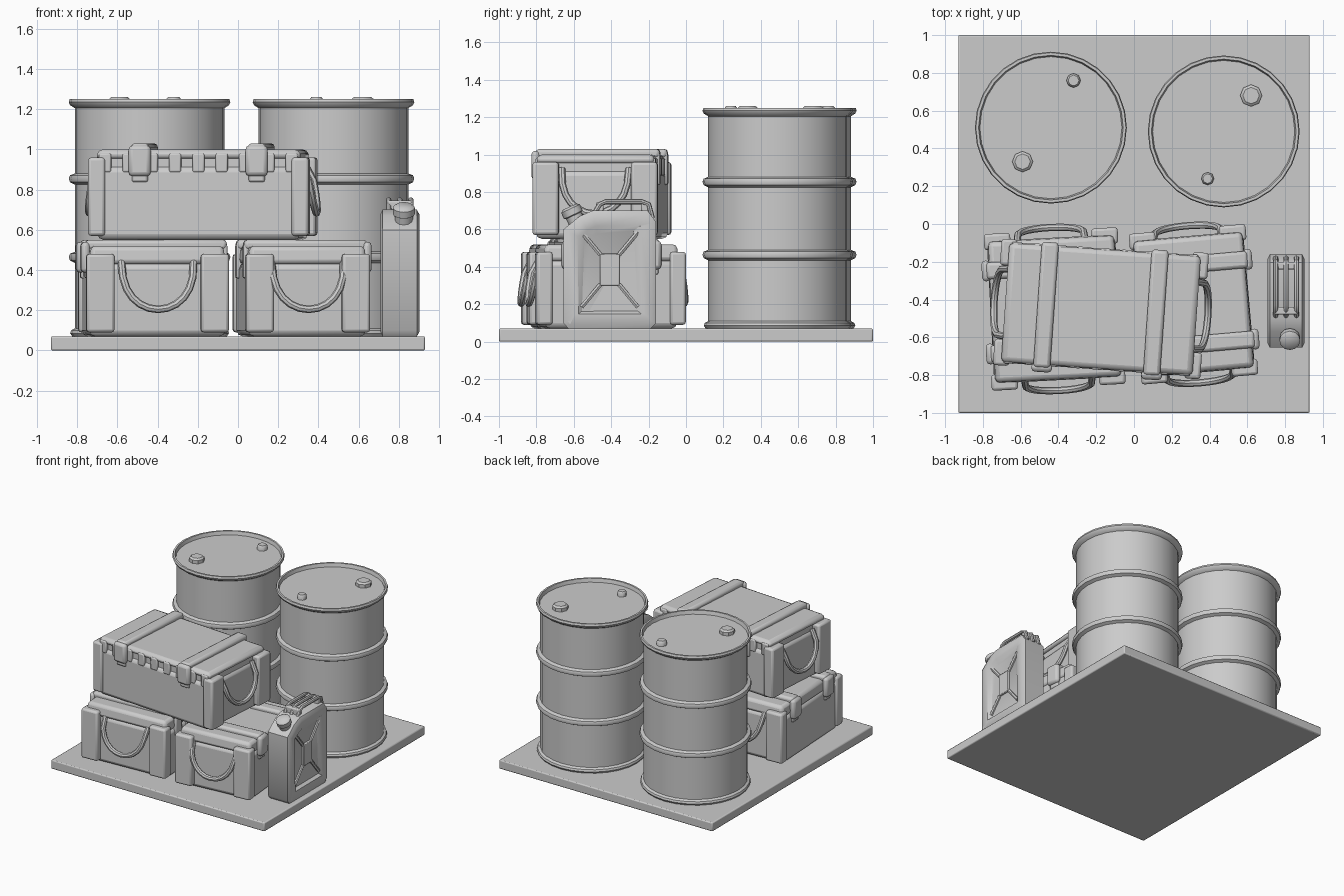
import bpy, bmesh, math
from mathutils import Matrix, Vector

if "Cube" in bpy.data.objects:
    bpy.data.objects.remove(bpy.data.objects["Cube"])

grey = bpy.data.materials.new("plain grey")
grey.diffuse_color = (0.6, 0.6, 0.6, 1)
grey.use_nodes = True
grey.node_tree.nodes["Principled BSDF"].inputs["Base Color"].default_value = grey.diffuse_color


def finish(name, bm, mat=Matrix(), bevel=0.0, segs=2):
    """Turn a bmesh into a placed, smooth-shaded object."""
    bmesh.ops.recalc_face_normals(bm, faces=bm.faces[:])
    me = bpy.data.meshes.new(name)
    bm.to_mesh(me)
    bm.free()
    ob = bpy.data.objects.new(name, me)
    bpy.context.collection.objects.link(ob)
    me.materials.append(grey)
    ob.matrix_world = mat
    if bevel:
        m = ob.modifiers.new("bevel", 'BEVEL')
        m.width, m.segments = bevel, segs
    bpy.ops.object.select_all(action='DESELECT')
    ob.select_set(True)
    bpy.context.view_layer.objects.active = ob
    bpy.ops.object.shade_smooth_by_angle(angle=math.radians(40))
    return ob


def box(name, lo, hi, mat=Matrix(), bevel=0.0, taper=1.0):
    bm = bmesh.new()
    bmesh.ops.create_cube(bm, size=1)
    lo, hi = Vector(lo), Vector(hi)
    for v in bm.verts:
        if v.co.z > 0:
            v.co.x *= taper
            v.co.y *= taper
        v.co = Vector([(a + b) / 2 + c * (b - a) for a, b, c in zip(lo, hi, v.co)])
    return finish(name, bm, mat, bevel)


def lathe(name, profile, mat, n=24):
    bm = bmesh.new()
    rings = [[bm.verts.new((r * math.cos(2 * math.pi * i / n),
                            r * math.sin(2 * math.pi * i / n), z)) for i in range(n)]
             for r, z in profile]
    for a, b in zip(rings, rings[1:]):
        for i in range(n):
            j = (i + 1) % n
            bm.faces.new((a[i], a[j], b[j], b[i]))
    bm.faces.new(rings[0])
    bm.faces.new(rings[-1])
    return finish(name, bm, mat)


def tube(name, pts, radius, mat, n=8, flat=1.0):
    """Sweep a round section along points lying in a local YZ-like plane."""
    pts = [Vector(p) for p in pts]
    bm = bmesh.new()
    rings = []
    for k, p in enumerate(pts):
        t = (pts[min(k + 1, len(pts) - 1)] - pts[max(k - 1, 0)]).normalized()
        u = Vector((1, 0, 0))
        u = (u - t * u.dot(t)).normalized()
        w = t.cross(u)
        rings.append([bm.verts.new(p + u * radius * flat * math.cos(2 * math.pi * i / n)
                                   + w * radius * math.sin(2 * math.pi * i / n)) for i in range(n)])
    for a, b in zip(rings, rings[1:]):
        for i in range(n):
            bm.faces.new((a[i], a[(i + 1) % n], b[(i + 1) % n], b[i]))
    bm.faces.new(rings[0])
    bm.faces.new(rings[-1])
    return finish(name, bm, mat)


# Base slab
box("base_slab", (-0.93, -1, 0), (0.93, 1, 0.07), bevel=0.008)

# Drums with rolled hoops, recessed lid and two bungs each
drum_profile = [(0.385, 0.07), (0.395, 0.085), (0.39, 0.1), (0.372, 0.11)]
for z in (0.465, 0.855):
    drum_profile += [(0.372, z - 0.03), (0.396, z - 0.018), (0.402, z), (0.396, z + 0.016), (0.372, z + 0.026)]
drum_profile += [(0.372, 1.205), (0.395, 1.22), (0.402, 1.235), (0.397, 1.25), (0.383, 1.25),
                 (0.376, 1.222)]
drums = [("left", (-0.44, 0.51), [(-0.32, 0.76, 0.038), (-0.59, 0.33, 0.055)]),
         ("right", (0.475, 0.49), [(0.62, 0.68, 0.058), (0.39, 0.24, 0.034)])]
for side, (x, y), bungs in drums:
    lathe(side + "_drum", drum_profile, Matrix.Translation((x, y, 0)), 28)
    for bx, by, r in bungs:
        lathe(side + "_drum_bung", [(r, 1.21), (r, 1.248), (r * 0.75, 1.26)],
              Matrix.Translation((bx, by, 0)), 8)


def bag(name, x, y, z, rot, L, W, H, pleats=False):
    """Duffel crate: long axis is local X, buckles on local -Y."""
    M = Matrix.Translation((x, y, z)) @ Matrix.Rotation(math.radians(rot), 4, 'Z')
    a, b = L / 2 - 0.045, W / 2 - 0.015
    seam = H * 0.70
    box(name + "_body", (-a, -b, 0), (a, b, seam + 0.03), M, 0.03)
    box(name + "_lid_band", (-a + 0.015, -b + 0.02, seam), (a - 0.015, b - 0.02, H - 0.05), M)
    box(name + "_lid", (-a - 0.01, -b, H - 0.12 if not pleats else H - 0.075),
        (a + 0.01, b, H - 0.03), M, 0.022, 0.97)
    # Folds of cloth below the lid
    if pleats:
        for i in range(9):
            px = -a + 0.04 + i * (2 * a - 0.08) / 8
            for s in (-1, 1):
                box(name + "_pleat", (px - 0.03, s * (b - 0.012) - 0.014, seam),
                    (px + 0.03, s * (b - 0.012) + 0.014, H - 0.05), M, 0.008)
    for s in (-1, 1):
        # Corner pockets on both ends
        for t in (-1, 1):
            ys = sorted((t * (W / 2), t * (W / 2 - 0.14)))
            xs = sorted((s * (a - 0.04), s * L / 2))
            box(name + "_corner_pocket", (xs[0], ys[0], 0.02), (xs[1], ys[1], H - 0.07), M, 0.015)
        # Hanging rope handle
        pts = []
        for i in range(13):
            u = math.pi * i / 12
            pts.append((s * (a + 0.012 + 0.05 * math.sin(u) ** 0.6 if 0 < i < 12 else a - 0.01),
                        0.18 * math.cos(u), H * 0.78 - 0.24 * math.sin(u) ** 0.8 if 0 < i < 12 else H * 0.78))
        tube(name + "_handle", pts, 0.019, M)
        # Strap over the lid and down both sides
        sx = s * L * 0.265
        box(name + "_strap_top", (sx - 0.045, -b - 0.012, H - 0.05), (sx + 0.045, b + 0.012, H), M, 0.018)
        for t in (-1, 1):
            ys = sorted((t * (b - 0.02), t * (b + 0.014)))
            box(name + "_strap_side", (sx - 0.04, ys[0], H * 0.6), (sx + 0.04, ys[1], H - 0.02), M, 0.01)
        box(name + "_buckle", (sx - 0.055, -b - 0.035, H * 0.66), (sx + 0.055, -b + 0.01, H - 0.01), M, 0.02)


bag("left_bag", -0.42, -0.45, 0.07, -87, 0.83, 0.71, 0.48)
bag("right_bag", 0.315, -0.425, 0.07, 95, 0.80, 0.62, 0.48)
bag("top_bag", -0.175, -0.45, 0.55, -4, 1.10, 0.67, 0.48, pleats=True)

# Fuel can body: side profile in (y, z) extruded along x, with sunken side panels
profile = [(-0.63, 0.07), (-0.19, 0.07), (-0.16, 0.1), (-0.16, 0.64), (-0.205, 0.7),
           (-0.5, 0.7), (-0.57, 0.67), (-0.655, 0.6), (-0.655, 0.1)]
X0, X1 = 0.72, 0.89
bm = bmesh.new()
face = bm.faces.new([bm.verts.new((X0, y, z)) for y, z in profile])
ext = bmesh.ops.extrude_face_region(bm, geom=[face])
bmesh.ops.translate(bm, verts=[v for v in ext["geom"] if isinstance(v, bmesh.types.BMVert)],
                    vec=(X1 - X0, 0, 0))
bmesh.ops.recalc_face_normals(bm, faces=bm.faces[:])
sides = [f for f in bm.faces if abs(f.normal.x) > 0.9]
bmesh.ops.inset_individual(bm, faces=sides, thickness=0.025, depth=0.012)
bmesh.ops.inset_individual(bm, faces=sides, thickness=0.06, depth=0.0)
bmesh.ops.inset_individual(bm, faces=sides, thickness=0.04, depth=-0.022)
finish("fuel_can_body", bm)

# Raised cross and centre plate on each side panel
for x in (X0 + 0.006, X1 - 0.006):
    box("fuel_can_centre_plate", (x - 0.012, -0.46, 0.3), (x + 0.012, -0.355, 0.47), bevel=0.005)
    for sy in (-1, 1):
        for sz in (-1, 1):
            tube("fuel_can_rib", [(x, -0.408 + sy * 0.05, 0.385 + sz * 0.08),
                                  (x, -0.408 + sy * 0.15, 0.385 + sz * 0.2)], 0.013, Matrix(), 6)

# Three carrying bars on the can
for x in (0.75, 0.805, 0.86):
    tube("fuel_can_grip", [(x, -0.18, 0.66), (x, -0.2, 0.735), (x, -0.235, 0.748),
                           (x, -0.43, 0.748), (x, -0.46, 0.735), (x, -0.5, 0.67)], 0.014, Matrix(), 8)
for y in (-0.22, -0.46):
    box("fuel_can_grip_bridge", (0.745, y - 0.02, 0.69), (0.865, y + 0.02, 0.745), bevel=0.008)

# Tilted spout cap
tilt = Matrix.Translation((0.825, -0.575, 0.62)) @ Matrix.Rotation(math.radians(25), 4, 'X')
lathe("fuel_can_spout", [(0.045, 0), (0.045, 0.06), (0.055, 0.065), (0.055, 0.1), (0.04, 0.112)], tilt, 12)
